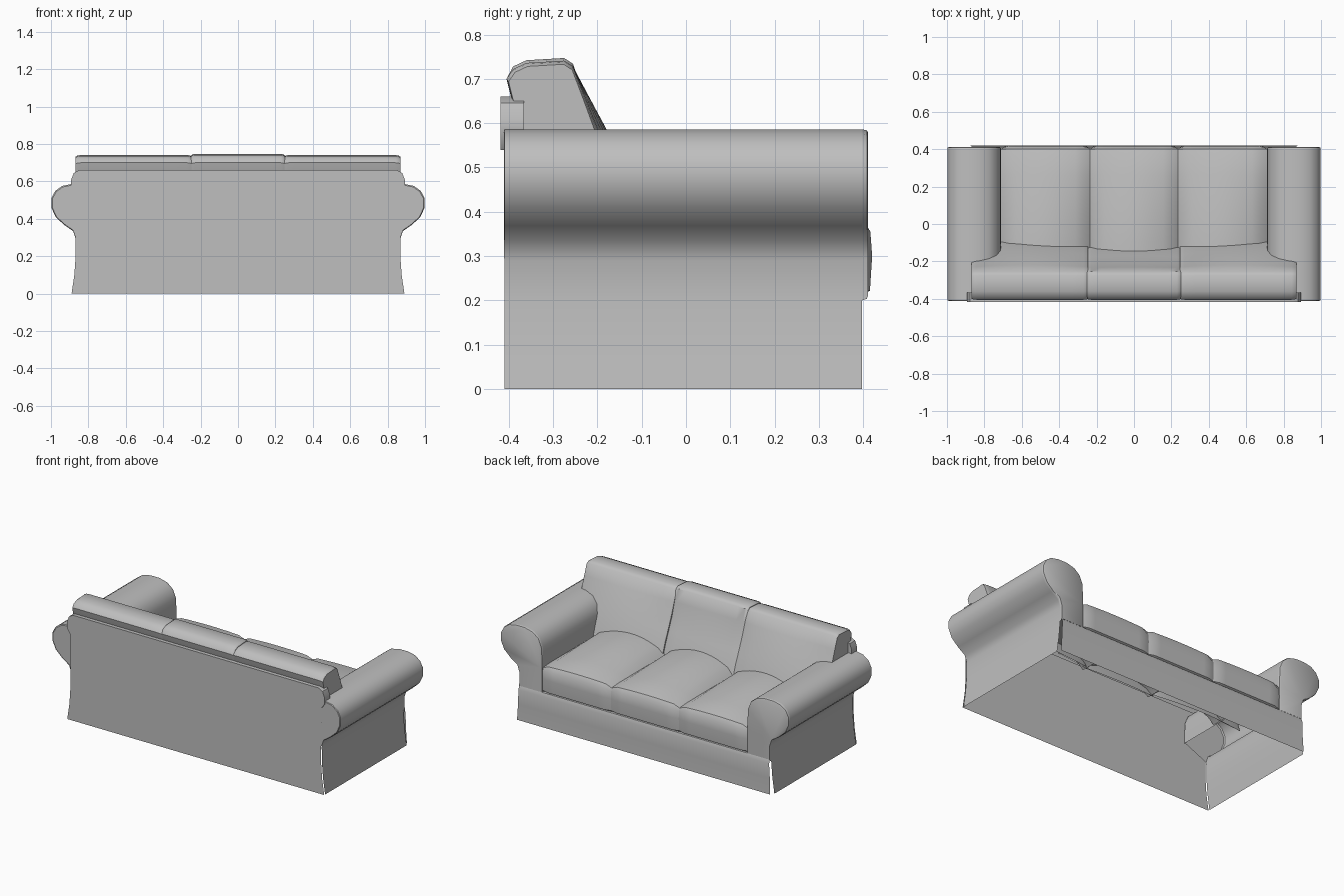
import bpy, bmesh, math

old = bpy.data.objects.get("Cube")
if old:
    bpy.data.objects.remove(old, do_unlink=True)

fabric = bpy.data.materials.new("grey fabric")
fabric.use_nodes = True
GREY = (0.52, 0.52, 0.52, 1)
fabric.diffuse_color = GREY
fabric.node_tree.nodes["Principled BSDF"].inputs["Base Color"].default_value = GREY


def loft(name, rows, cap_start=False, cap_end=False, angle=40):
    """Skin a list of equal length point rows, with optional flat end caps."""
    bm = bmesh.new()
    grid = [[bm.verts.new(p) for p in row] for row in rows]
    for a, b in zip(grid, grid[1:]):
        for i in range(len(a) - 1):
            bm.faces.new((a[i], a[i + 1], b[i + 1], b[i]))
    if cap_start:
        bm.faces.new(grid[0])
    if cap_end:
        bm.faces.new(grid[-1])
    bmesh.ops.recalc_face_normals(bm, faces=bm.faces)
    mesh = bpy.data.meshes.new(name)
    bm.to_mesh(mesh)
    bm.free()
    mesh.materials.append(fabric)
    ob = bpy.data.objects.new(name, mesh)
    bpy.context.collection.objects.link(ob)
    bpy.ops.object.select_all(action='DESELECT')
    ob.select_set(True)
    bpy.context.view_layer.objects.active = ob
    bpy.ops.object.shade_smooth_by_angle(angle=math.radians(angle))
    return ob


# Rolled arms: open shell, closed at the roll ends
skirt = [(.89, 0), (.876, .1), (.868, .2)]
roll = [(.867, .29), (.882, .335), (.93, .368), (.975, .41), (.998, .46),
        (.998, .51), (.977, .55), (.94, .576), (.89, .586), (.83, .586),
        (.775, .572), (.735, .54), (.714, .49), (.71, .42), (.71, .36)]


def ring(points, y, shrink=1.0):
    return [(.855 + (x - .855) * shrink, y, .44 + (z - .44) * shrink) for x, z in points]


def mirrored(rows, side):
    return [[(side * x, y, z) for x, y, z in row] for row in rows]


for side, label in ((1, "left"), (-1, "right")):
    loft(label + "_arm_wall", mirrored([ring(skirt + roll, -.41), ring(skirt + roll, .397)], side))
    loft(label + "_arm_rear_cap", mirrored([ring(roll, -.405), ring(roll, -.411, .96)], side), cap_end=True)
    front = skirt[-1:] + roll + [(.71, .2)]
    loft(label + "_arm_front", mirrored([ring(front, .397), ring(front, .408, .985),
                                         ring(front, .411, .95)], side), cap_end=True)

# Flat back panel with a thick rounded top frame
half = [(.89, 0), (.875, .1), (.868, .2), (.868, .4), (.872, .54), (.892, .57),
        (.892, .61), (.878, .645), (.85, .66)]
outline = half + [(-x, z) for x, z in reversed(half)]
loft("back_panel", [[(x, -.418, z) for x, z in half], [(-x, -.418, z) for x, z in half]])
top = [(x, z) for x, z in outline if z > .53]
loft("back_frame", [[(x, y, z) for x, z in top] for y in (-.418, -.365)], cap_end=True)

# Front skirt below the seat
apron = [(.876, .42, 0), (.872, .416, .1), (.868, .418, .19), (.868, .41, .212), (.868, .39, .215)]
loft("front_skirt", mirrored([apron], 1) + mirrored([apron], -1))


# Seat cushions: domed tops with a rounded front, open underneath
def seat_cushion(name, x0, x1, columns=12):
    rows = []
    for c in range(columns + 1):
        t = c / columns
        dome = math.sin(math.pi * t) ** .8
        edge = .012 if c in (0, columns) else 0
        x = x0 + (x1 - x0) * t
        row = [(x, .395, .212), (x, .415 - edge, .222), (x, .42 - edge, .3),
               (x, .416 - edge, .355 - edge), (x, .4, .375 - edge + .008 * dome)]
        for k in range(1, 9):
            u = k / 8
            row.append((x, .4 - .56 * u, .38 - edge + dome * (.01 + .055 * math.sin(u * math.pi / 2))))
        rows.append(row)
    return loft(name, rows)


seat_cushion("left_seat_cushion", .235, .71)
seat_cushion("middle_seat_cushion", -.235, .235)
seat_cushion("right_seat_cushion", -.71, -.235)

# Back cushions: wedge section lofted sideways with softened ends
wedge = [(-.36, .56), (-.395, .66), (-.405, .7), (-.39, .722), (-.36, .736), (-.275, .741),
         (-.255, .728), (-.225, .66), (-.19, .58), (-.155, .5), (-.12, .42), (-.1, .36)]


def back_cushion(name, x0, x1, bulge, lift, recess, columns=10):
    stops = [0, .015, .04] + [.04 + .92 * c / columns for c in range(1, columns)] + [.96, .985, 1]
    rows = []
    for t in stops:
        soft = min(t, 1 - t)
        size = .955 if soft == 0 else .985 if soft < .03 else 1
        puff = bulge * math.sin(math.pi * t)
        row = []
        for y, z in wedge:
            low = max(0, min(1, (.72 - z) / .15)) if y > -.27 else 0
            row.append((x0 + (x1 - x0) * t, -.3 + (y + .3) * size + low * (puff - recess),
                        .56 + (z - .56) * size + (lift if z > .7 else 0)))
        rows.append(row)
    return loft(name, rows, True, True)


back_cushion("left_back_cushion", .245, .868, .025, 0, .01)
back_cushion("middle_back_cushion", -.25, .25, .008, .006, .022)
back_cushion("right_back_cushion", -.868, -.245, .025, 0, .01)
